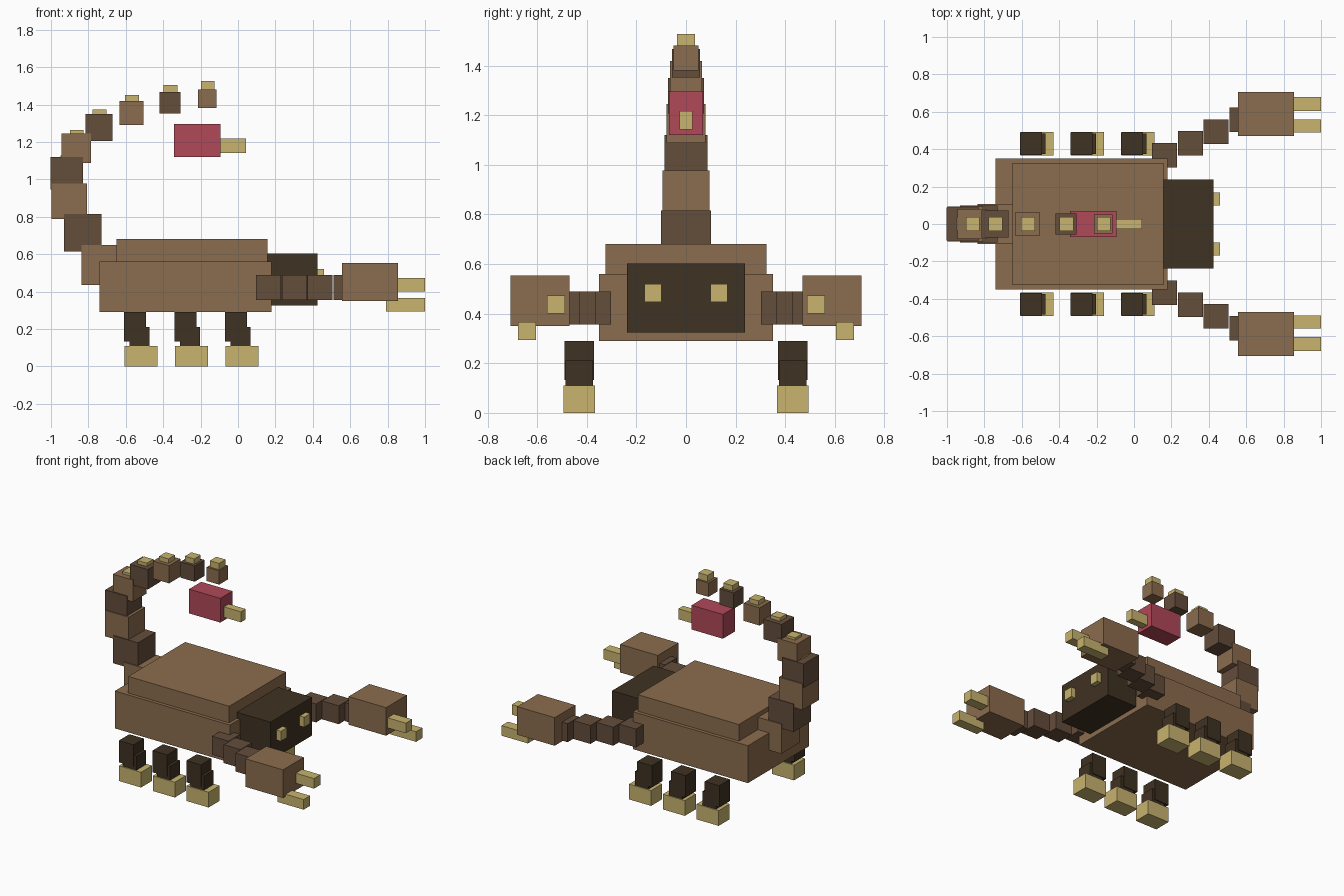
import bpy

if "Cube" in bpy.data.objects:
    bpy.data.objects.remove(bpy.data.objects["Cube"], do_unlink=True)


def material(name, hex_code):
    """Flat material from an sRGB hex colour, stored as linear values."""
    srgb = [c / 255 for c in bytes.fromhex(hex_code)]
    color = [c / 12.92 if c < 0.04045 else ((c + 0.055) / 1.055) ** 2.4 for c in srgb] + [1]
    mat = bpy.data.materials.new(name)
    mat.use_nodes = True
    mat.diffuse_color = color
    bsdf = next(n for n in mat.node_tree.nodes if n.type == "BSDF_PRINCIPLED")
    bsdf.inputs["Base Color"].default_value = color
    return mat


tan = material("tan shell", "8B6C4E")
brown = material("brown joints", "644D3B")
dark = material("dark brown", "3F3222")
bone = material("pale bone", "C8B46F")
red = material("red venom sac", "B04858")


def box(name, mat, x, y, z):
    """Axis-aligned box from (min, max) ranges."""
    ranges = (x, y, z)
    bpy.ops.mesh.primitive_cube_add(size=1, location=[(a + b) / 2 for a, b in ranges])
    obj = bpy.context.object
    obj.name = name
    obj.scale = [b - a for a, b in ranges]
    bpy.ops.object.transform_apply(location=False, rotation=False, scale=True)
    obj.data.materials.append(mat)
    return obj


def pair(name, mat, x, y, z):
    """The same box on both flanks of the body."""
    box(name + "_near", mat, x, (-y[1], -y[0]), z)
    box(name + "_far", mat, x, y, z)


def around(center, half):
    return (center - half, center + half)


# Body and head
box("body", tan, (-0.74, 0.18), (-0.35, 0.35), (0.29, 0.56))
box("back_shell", tan, (-0.65, 0.157), (-0.325, 0.325), (0.55, 0.68))
box("head", dark, (0.155, 0.425), (-0.237, 0.237), (0.325, 0.603))
pair("eye", bone, (0.39, 0.46), (0.098, 0.168), (0.448, 0.52))

# Three legs on each flank
for i in range(3):
    x = -0.61 + 0.27 * i
    pair(f"upper_leg_{i + 1}", dark, (x, x + 0.117), (0.37, 0.49), (0.133, 0.29))
    pair(f"lower_leg_{i + 1}", dark, (x + 0.03, x + 0.137), (0.375, 0.485), (0.1, 0.212))
    pair(f"foot_{i + 1}", bone, (x + 0.004, x + 0.18), (0.367, 0.493), (0, 0.11))

# Jointed arms ending in two-fingered pincers
for i in range(4):
    pair(f"arm_joint_{i + 1}", brown, around(0.163 + 0.138 * i, 0.067),
         around(0.368 + 0.063 * i, 0.066), (0.356, 0.489))
pair("pincer", tan, (0.555, 0.855), (0.47, 0.707), (0.35, 0.553))
pair("upper_finger", bone, (0.79, 1), (0.488, 0.56), (0.4, 0.473))
pair("lower_finger", bone, (0.79, 1), (0.605, 0.678), (0.293, 0.366))

# Tail segments curling over the back: centre x, centre z, half size
tail = [(-0.73, 0.542, 0.107), (-0.83, 0.715, 0.1), (-0.902, 0.883, 0.094),
        (-0.915, 1.033, 0.087), (-0.865, 1.167, 0.079), (-0.743, 1.278, 0.072),
        (-0.57, 1.355, 0.064), (-0.364, 1.41, 0.057), (-0.165, 1.431, 0.05)]
for i, (x, z, half) in enumerate(tail):
    box(f"tail_segment_{i + 1}", brown if i % 2 else tan,
        around(x, half), around(0, half), around(z, half))
    if i > 2:
        box(f"tail_spike_{i + 1}", bone, around(x + 0.003, 0.037), around(0, 0.037),
            around(z + 0.059, 0.037))

# Stinger
box("venom_sac", red, (-0.343, -0.093), (-0.069, 0.069), (1.12, 1.295))
box("stinger", bone, (-0.11, 0.042), (-0.027, 0.027), (1.142, 1.218))
